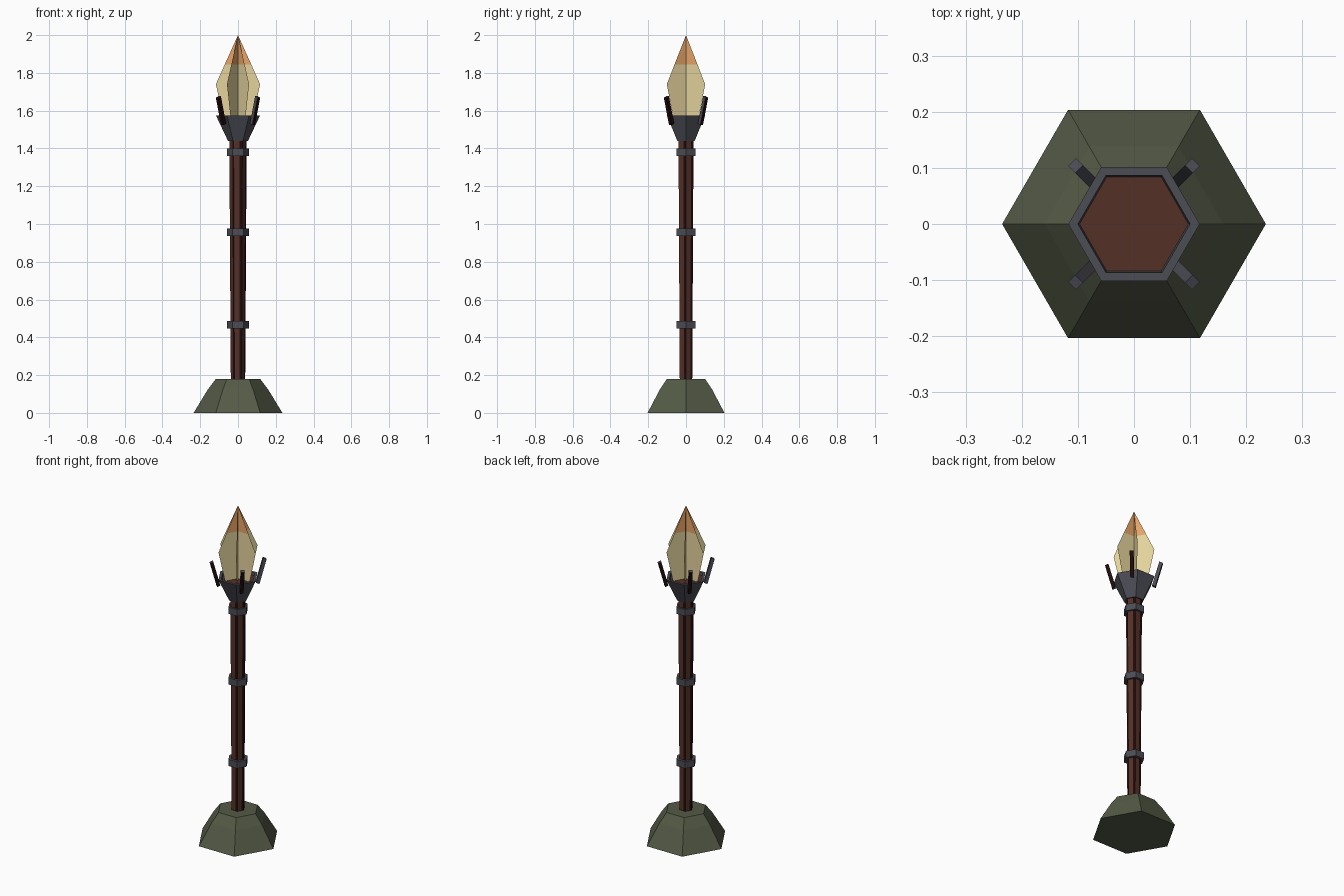
import bpy, bmesh
from math import cos, sin, pi
from mathutils import Vector, Matrix

cube = bpy.data.objects.get("Cube")
if cube:
    bpy.data.objects.remove(cube)


def material(name, rgb):
    """Flat material from display (sRGB) values."""
    lin = [((c / 255 + 0.055) / 1.055) ** 2.4 for c in rgb]
    m = bpy.data.materials.new(name)
    m.use_nodes = True
    m.diffuse_color = (*lin, 1)
    bsdf = m.node_tree.nodes["Principled BSDF"]
    bsdf.inputs["Base Color"].default_value = (*lin, 1)
    bsdf.inputs["Roughness"].default_value = 0.9
    return m


STONE = material("mossy stone", (84, 90, 70))
WOOD = material("brown wood", (84, 48, 37))
DARK = material("charred dark red", (30, 10, 11))
IRON = material("dark iron", (76, 77, 85))
FLAME = material("pale flame", (230, 212, 158))
TIP = material("orange flame tip", (235, 168, 106))


def finish(name, bm, *mats):
    mesh = bpy.data.meshes.new(name)
    bm.to_mesh(mesh)
    bm.free()
    for m in mats:
        mesh.materials.append(m)
    obj = bpy.data.objects.new(name, mesh)
    bpy.context.collection.objects.link(obj)
    return obj


def hexagon(radius):
    return [Vector((cos(i * pi / 3), sin(i * pi / 3), 0)) * radius for i in range(6)]


def split_hexagon(radius):
    """Hexagon with an extra point on every side, for a painted strip."""
    pts = hexagon(radius)
    out = []
    for i, p in enumerate(pts):
        out += [p, p.lerp(pts[(i + 1) % 6], 0.68)]
    return out


def loft(name, profile, mats, outline=hexagon, paint=None):
    """Stack outlines at (radius, z), bridge them and cap both ends."""
    bm = bmesh.new()
    rings = [[bm.verts.new(p + Vector((0, 0, z))) for p in outline(r)] for r, z in profile]
    n = len(rings[0])
    for k, (low, high) in enumerate(zip(rings, rings[1:])):
        for i in range(n):
            j = (i + 1) % n
            f = bm.faces.new((low[i], low[j], high[j], high[i]))
            f.material_index = paint(k, i) if paint else 0
    bm.faces.new(rings[0][::-1])
    top = bm.faces.new(rings[-1])
    top.material_index = len(mats) - 1 if outline is hexagon else 0
    return finish(name, bm, *mats)


# Stone foot and wooden pole with charred strips
loft("stone_base", [(0.235, 0), (0.159, 0.125), (0.117, 0.18)], [STONE])
loft("pole", [(0.038, 0.15), (0.046, 1.46)], [WOOD, DARK],
     outline=split_hexagon, paint=lambda k, i: i % 2)

# Iron bands around the pole
for label, z in (("lower", 0.467), ("middle", 0.956), ("upper", 1.381)):
    loft(label + "_band", [(0.057, z - 0.02), (0.057, z + 0.02)], [IRON])

# Iron bowl with a sunken wooden filling
loft("bowl", [(0.053, 1.44), (0.117, 1.575), (0.1, 1.575), (0.097, 1.56)], [IRON, WOOD])

# Four leaning prongs, dark on the outer side and one flank
for i, label in enumerate(("back_left", "back_right", "front_right", "front_left")):
    bm = bmesh.new()
    bmesh.ops.create_cube(bm, size=1)
    for v in bm.verts:
        lean = 0.108 if v.co.z < 0 else 0.147
        v.co = Vector((lean + v.co.x * 0.018, v.co.y * 0.02, 1.6 + v.co.z * 0.145 - v.co.x * 0.008))
    bm.normal_update()
    for f in bm.faces:
        f.material_index = int(f.normal.x > 0.7 or f.normal.y > 0.7)
    bm.transform(Matrix.Rotation(pi / 4 + i * pi / 2, 4, "Z"))
    finish(label + "_prong", bm, IRON, DARK)

# Flame made of three crossed flat blades
bm = bmesh.new()
for i in range(3):
    side = Vector((cos(i * pi / 3), sin(i * pi / 3), 0))
    rows = [[bm.verts.new(side * s * w + Vector((0, 0, z))) for s in (-1, 1)]
            for w, z in ((0.078, 1.561), (0.117, 1.74), (0.07, 1.845))]
    for a, b in zip(rows, rows[1:]):
        bm.faces.new((a[0], a[1], b[1], b[0]))
    point = bm.faces.new((*rows[-1], bm.verts.new((0, 0, 2))))
    point.material_index = 1
finish("flame", bm, FLAME, TIP)
